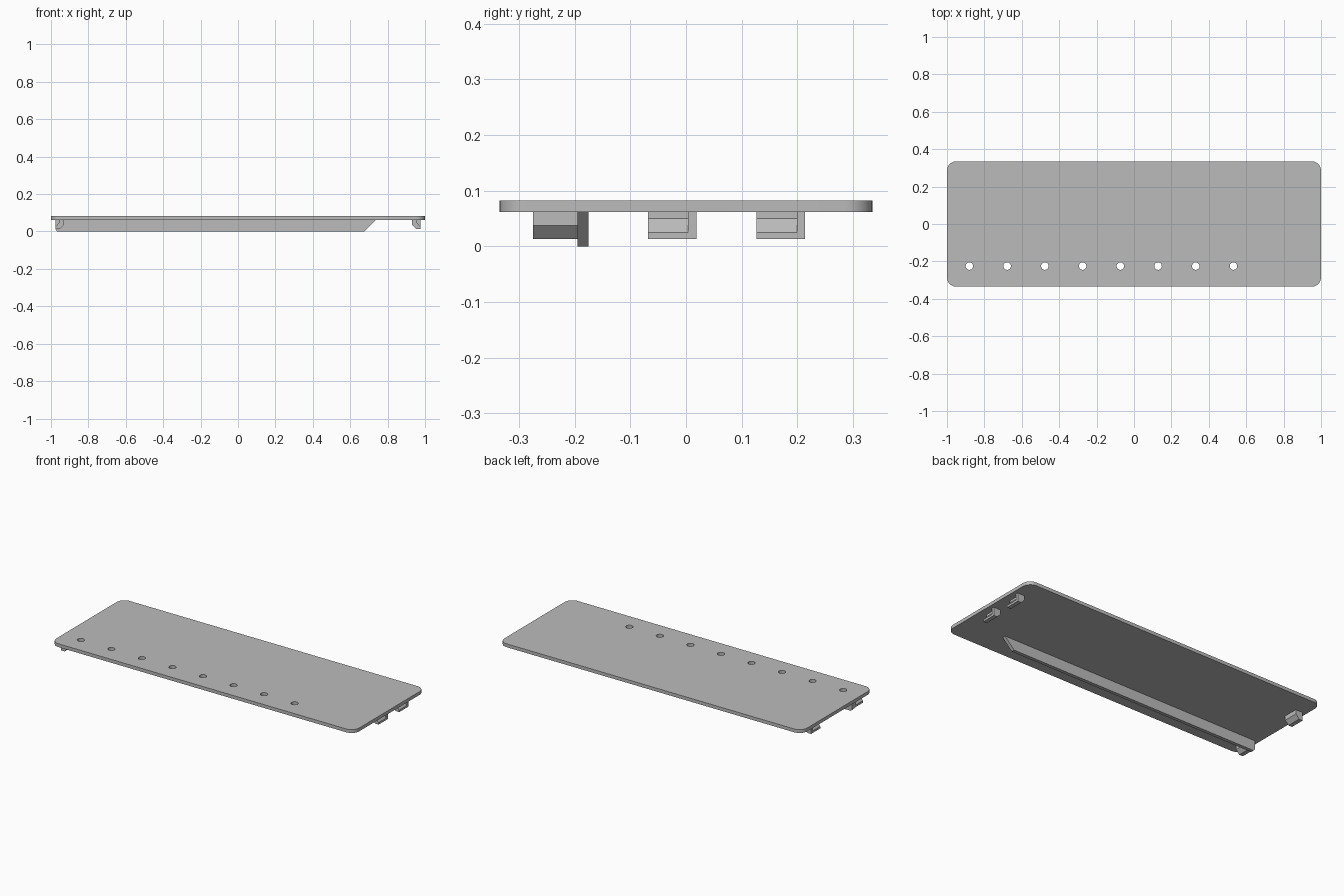
import bpy
import bmesh
from math import cos, sin, pi
from mathutils import Matrix, Vector

cube = bpy.data.objects.get("Cube")
if cube:
    bpy.data.objects.remove(cube, do_unlink=True)

grey = bpy.data.materials.new("mid grey")
grey.use_nodes = True
colour = (0.5, 0.5, 0.5, 1)
grey.diffuse_color = colour
grey.node_tree.nodes["Principled BSDF"].inputs["Base Color"].default_value = colour

PLATE_BOTTOM, PLATE_TOP = 0.062, 0.082


def add_object(name, bm):
    bmesh.ops.recalc_face_normals(bm, faces=bm.faces)
    mesh = bpy.data.meshes.new(name)
    bm.to_mesh(mesh)
    bm.free()
    mesh.materials.append(grey)
    obj = bpy.data.objects.new(name, mesh)
    bpy.context.collection.objects.link(obj)
    return obj


def extrude(bm, points, offset):
    face = bm.faces.new([bm.verts.new(p) for p in points])
    result = bmesh.ops.extrude_face_region(bm, geom=[face], use_keep_orig=True)
    verts = [v for v in result["geom"] if isinstance(v, bmesh.types.BMVert)]
    bmesh.ops.translate(bm, verts=verts, vec=offset)


def extrude_y(bm, profile, y0, y1):
    extrude(bm, [(x, y0, z) for x, z in profile], Vector((0, y1 - y0, 0)))


# Cover plate with rounded corners
half_x, half_y, radius, steps = 1.0, 0.335, 0.05, 8
outline = []
for i, (sx, sy) in enumerate([(1, 1), (-1, 1), (-1, -1), (1, -1)]):
    for k in range(steps + 1):
        a = (i + k / steps) * pi / 2
        outline.append((sx * (half_x - radius) + radius * cos(a),
                        sy * (half_y - radius) + radius * sin(a), PLATE_BOTTOM))
bm = bmesh.new()
extrude(bm, outline, Vector((0, 0, PLATE_TOP - PLATE_BOTTOM)))
plate = add_object("cover_plate", bm)

# Row of round holes through the plate
bm = bmesh.new()
for i in range(8):
    bmesh.ops.create_cone(bm, cap_ends=True, segments=32, radius1=0.02, radius2=0.02,
                          depth=0.1, matrix=Matrix.Translation((-0.88 + i * 0.2017, -0.225, 0.072)))
cutter = add_object("hole_cutter", bm)
cutter.hide_render = True
cutter.hide_viewport = True
cut = plate.modifiers.new("holes", "BOOLEAN")
cut.operation = "DIFFERENCE"
cut.solver = "EXACT"
cut.object = cutter
bpy.context.view_layer.objects.active = plate
plate.select_set(True)
bpy.ops.object.modifier_apply(modifier=cut.name)
bpy.data.objects.remove(cutter, do_unlink=True)
bpy.ops.object.shade_smooth_by_angle()

# Stiffening rail under the plate, sloped at its far end
bm = bmesh.new()
extrude_y(bm, [(-0.975, PLATE_BOTTOM), (-0.975, 0.01), (-0.966, 0),
               (0.675, 0), (0.737, PLATE_BOTTOM)], -0.195, -0.175)
add_object("stiffening_rail", bm)

# Snap clips: a latch with a sloped lip, closed by a full-depth side rib
rib = [(0.93, PLATE_BOTTOM), (0.93, 0.037), (0.952, 0.013),
       (0.976, 0.013), (0.976, PLATE_BOTTOM)]
latch = rib[:4] + [(0.976, 0.025), (0.955, 0.05), (0.955, PLATE_BOTTOM)]


def snap_clip(name, side, y):
    for part, profile, y0, y1 in (("latch", latch, y, y + 0.072),
                                  ("rib", rib, y + 0.072, y + 0.087)):
        bm = bmesh.new()
        extrude_y(bm, [(side * x, z) for x, z in profile], y0, y1)
        add_object(name + "_" + part, bm)


snap_clip("left_front_clip", 1, -0.068)
snap_clip("left_back_clip", 1, 0.127)
snap_clip("right_front_clip", -1, -0.275)
snap_clip("right_back_clip", -1, 0.127)
